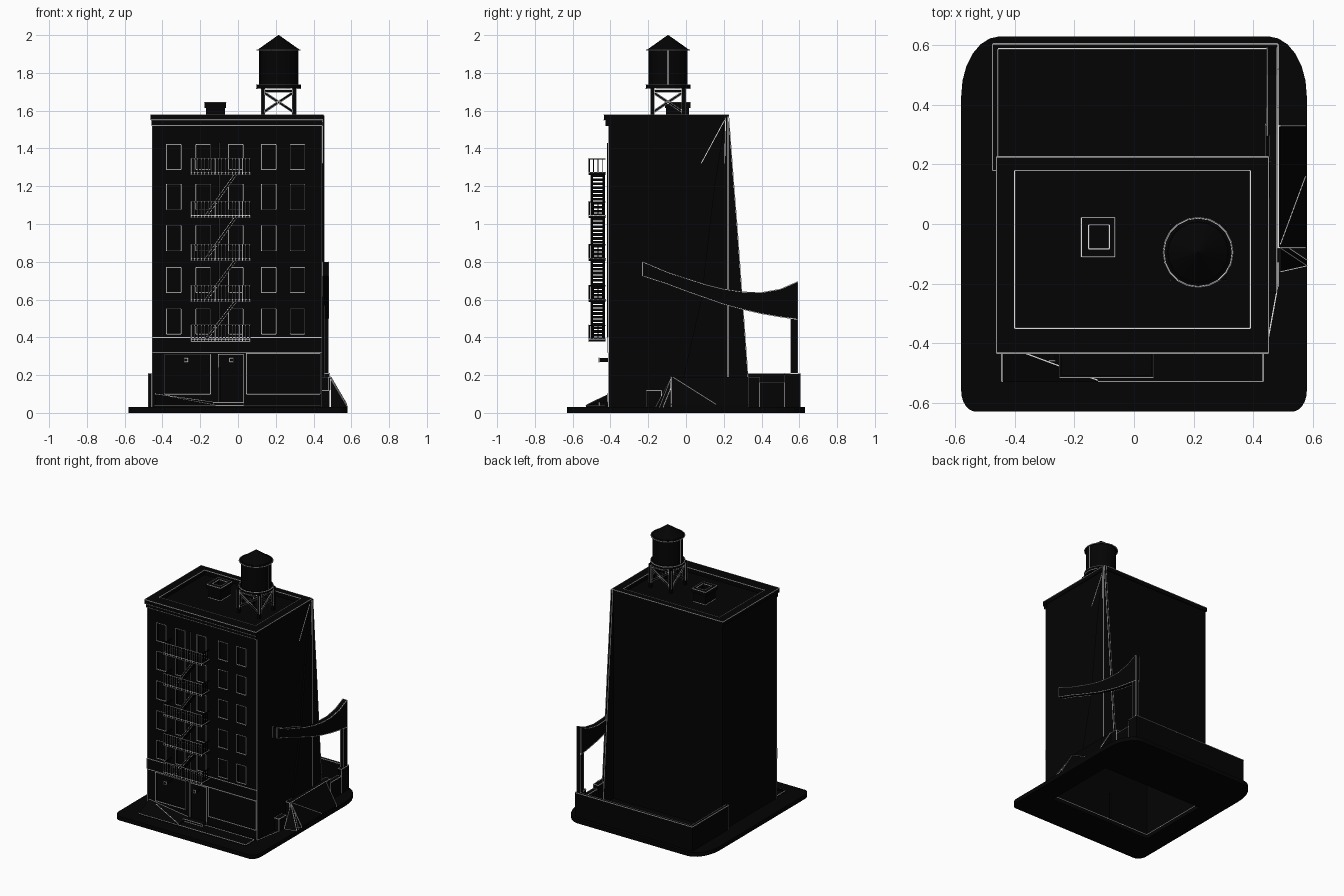
import bpy, bmesh, math
from mathutils import Vector


def material(name, v):
    m = bpy.data.materials.new(name)
    m.diffuse_color = (v, v, v, 1)
    return m


black, white = material("near_black", 0.001), material("line_white", 0.8)


def finish(name, bm, mat=black):
    bmesh.ops.recalc_face_normals(bm, faces=bm.faces)
    me = bpy.data.meshes.new(name)
    bm.to_mesh(me)
    bm.free()
    me.materials.append(mat)
    ob = bpy.data.objects.new(name, me)
    bpy.context.collection.objects.link(ob)
    return ob


def add_box(bm, x0, x1, y0, y1, z0, z1):
    for v in bmesh.ops.create_cube(bm, size=1)["verts"]:
        v.co = Vector(((x0 + x1) / 2 + v.co.x * (x1 - x0), (y0 + y1) / 2 + v.co.y * (y1 - y0),
                       (z0 + z1) / 2 + v.co.z * (z1 - z0)))


def boxes(name, items):
    bm = bmesh.new()
    for b in items:
        add_box(bm, *b)
    return finish(name, bm)


def add_bar(bm, a, b, t):
    a, b = Vector(a), Vector(b)
    rot = (b - a).to_track_quat('Z', 'Y')
    for v in bmesh.ops.create_cube(bm, size=1)["verts"]:
        v.co = (a + b) / 2 + rot @ Vector((v.co.x * t, v.co.y * t, v.co.z * (b - a).length))


def lines(name, segs, t=0.004):
    """Thin white edge lines."""
    bm = bmesh.new()
    for a, b in segs:
        add_bar(bm, a, b, t)
    return finish(name + "_lines", bm, white)


def loop(pts):
    return [(pts[i - 1], p) for i, p in enumerate(pts)]


def rect_xz(x0, x1, z0, z1, y):
    return loop([(x0, y, z0), (x1, y, z0), (x1, y, z1), (x0, y, z1)])


def rect_xy(x0, x1, y0, y1, z):
    return loop([(x0, y0, z), (x1, y0, z), (x1, y1, z), (x0, y1, z)])


def prism(name, pts, offset, outlined=False):
    """Closed polygon of 3D points pushed along an offset vector."""
    bm = bmesh.new()
    off, n = Vector(offset), len(pts)
    a = [bm.verts.new(p) for p in pts]
    b = [bm.verts.new(Vector(p) + off) for p in pts]
    bm.faces.new(a)
    bm.faces.new(b)
    for i in range(n):
        bm.faces.new((a[i - 1], a[i], b[i], b[i - 1]))
    if outlined:
        lines(name, loop([v.co.copy() for v in a]) + loop([v.co.copy() for v in b]))
    return finish(name, bm)


def cut(ob, cutter):
    cutter.hide_render = cutter.hide_viewport = True
    m = ob.modifiers.new("cut", 'BOOLEAN')
    m.operation, m.solver, m.object = 'DIFFERENCE', 'EXACT', cutter


# Ground slab: wide curves at the back, tight corners at the front
def corner(cx, cy, rx, ry, a0, n=6):
    return [(cx + rx * math.cos(math.radians(a0 + 90 * i / n)),
             cy + ry * math.sin(math.radians(a0 + 90 * i / n)), 0) for i in range(n + 1)]


base = prism("ground_slab", corner(0.45, 0.43, 0.13, 0.20, 0) + corner(-0.45, 0.43, 0.13, 0.20, 90)
             + corner(-0.53, -0.56, 0.05, 0.07, 180) + corner(0.53, -0.56, 0.05, 0.07, 270),
             (0, 0, 0.03))

# Building shell, hollow and open underneath
body = boxes("building", [(-0.455, 0.445, -0.41, 0.22, 0.005, 1.57)])
cavity = boxes("cavity_cutter", [(-0.425, 0.415, -0.37, 0.19, -0.2, 1.50)])
cut(base, cavity)
cut(body, cavity)
lines("floor_rim", rect_xy(-0.424, 0.414, -0.369, 0.189, 0.03))

# Windows, shop front, doorway and roof recess
COLS = (-0.34, -0.185, -0.012, 0.163, 0.315)
ROWS = (0.418, 0.637, 0.858, 1.078, 1.288)
holes = [(c - 0.038, c + 0.038, -0.5, -0.39, z, z + 0.133) for c in COLS for z in ROWS]
holes += [(-0.39, -0.145, -0.5, -0.39, 0.10, 0.31), (-0.105, 0.03, -0.5, -0.385, 0.035, 0.31),
          (0.045, 0.435, -0.5, -0.40, 0.10, 0.315)]
cut(body, boxes("opening_cutter", holes + [(-0.103, -0.092, -0.5, -0.3, 0.04, 0.24)]))
cut(body, boxes("roof_cutter", [(-0.40, 0.39, -0.35, 0.18, 1.545, 1.7)]))
segs = []
for h in holes:
    segs += rect_xz(h[0], h[1], h[4], h[5], -0.41)
lines("openings", segs)
lines("front_corners", [((x, -0.41, 0.03), (x, -0.41, 1.52)) for x in (-0.454, 0.444)])

boxes("cornice", [(-0.462, 0.452, -0.435, -0.40, 1.55, 1.58), (-0.458, 0.448, -0.425, -0.40, 1.52, 1.55),
                  (-0.462, -0.40, -0.40, 0.227, 1.55, 1.58), (0.39, 0.45, -0.40, 0.227, 1.55, 1.58),
                  (-0.40, 0.39, 0.18, 0.227, 1.55, 1.58), (-0.40, 0.39, -0.40, -0.35, 1.55, 1.58)])
lines("cornice", rect_xy(-0.461, 0.451, -0.434, 0.226, 1.579) + rect_xy(-0.40, 0.39, -0.35, 0.18, 1.579)
      + [((-0.461, -0.434, 1.55), (0.451, -0.434, 1.55)), ((-0.457, -0.424, 1.522), (0.447, -0.424, 1.522))])
boxes("shop_frieze", [(-0.455, 0.445, -0.415, -0.40, 0.32, 0.40)])
lines("shop_frieze", rect_xz(-0.454, 0.444, 0.321, 0.399, -0.415))
boxes("door", [(-0.09, 0.015, -0.395, -0.38, 0.04, 0.24)])
lines("door", rect_xz(-0.089, 0.014, 0.04, 0.239, -0.395))
boxes("wall_lamps", [(x - 0.01, x + 0.01, -0.46, -0.39, 0.27, 0.29) for x in (-0.275, -0.035)])
lines("wall_lamps", rect_xz(-0.285, -0.265, 0.27, 0.29, -0.46) + rect_xz(-0.045, -0.025, 0.27, 0.29, -0.46))

# Front pavement and fallen hatch
boxes("pavement", [(-0.445, 0.435, -0.53, -0.41, 0.025, 0.038)])
lines("pavement", rect_xy(-0.444, 0.434, -0.529, -0.43, 0.038))
boxes("door_step", [(-0.13, 0.03, -0.46, -0.41, 0.03, 0.055)])
lines("door_step", rect_xz(-0.13, 0.03, 0.04, 0.055, -0.46))
prism("fallen_hatch", [(-0.44, -0.41, 0.10), (-0.44, -0.53, 0.04), (-0.12, -0.53, 0.04),
                       (-0.12, -0.41, 0.055)], (0, 0, -0.012))
lines("fallen_hatch", [((-0.44, -0.415, 0.10), (-0.12, -0.415, 0.055)),
                       ((-0.37, -0.432, 0.088), (-0.12, -0.525, 0.042))])

# Fire escape: balconies with railings, flights between them
Z_PLAT = (0.378, 0.588, 0.805, 1.032, 1.26)
X0, X1, Y0, Y1 = -0.25, 0.065, -0.515, -0.425
bm, segs = bmesh.new(), []
for z in Z_PLAT:
    top = z + 0.088
    add_box(bm, X0, X1, Y0, Y1, z, z + 0.013)
    add_box(bm, X0, X1, Y0, Y0 + 0.007, top - 0.006, top)
    segs += rect_xz(X0, X1, z, z + 0.013, Y0)
    segs += rect_xy(X0, X1, Y0, Y1, z + 0.013) + [((X0, Y0, top), (X1, Y0, top))]
    for x in (X0, X1 - 0.007):
        add_box(bm, x, x + 0.007, Y0, Y1, top - 0.006, top)
        for i in range(1, 4):
            y = Y0 + i * 0.023
            add_box(bm, x + 0.001, x + 0.006, y, y + 0.005, z, top)
    for i in range(18):
        x = X0 + i * (X1 - X0 - 0.006) / 17
        add_box(bm, x, x + 0.006, Y0, Y0 + 0.006, z, top)
        segs.append(((x + 0.001, Y0, z), (x + 0.001, Y0, top)))
finish("fire_escape_balconies", bm)
lines("fire_escape_balconies", segs, 0.003)

bm, segs = bmesh.new(), []
for lo, hi in zip(Z_PLAT, Z_PLAT[1:]):
    for y in (-0.498, -0.435):
        add_bar(bm, (-0.17, y, lo + 0.01), (-0.015, y, hi), 0.012)
    segs += [((-0.17 + d, -0.504, lo + 0.01), (-0.015 + d, -0.504, hi)) for d in (-0.008, 0.008)]
    for i in range(11):
        t = (i + 0.5) / 11
        x, z = -0.17 + 0.155 * t, lo + (hi - lo) * t + 0.005
        add_box(bm, x - 0.01, x + 0.01, -0.503, -0.432, z - 0.007, z + 0.007)
add_bar(bm, (-0.1, -0.415, 0.40), (-0.1, -0.415, 1.43), 0.006)
segs.append(((-0.1, -0.418, 0.40), (-0.1, -0.418, 1.43)))
finish("fire_escape_stairs", bm)
lines("fire_escape_stairs", segs, 0.003)

# Water tower
CX, CY = 0.215, -0.095


def ring(r, z, n=20):
    return loop([(CX + r * math.sin(math.tau * i / n), CY + r * math.cos(math.tau * i / n), z) for i in range(n)])


def cone(name, r0, r1, z0, z1, n=20):
    bm = bmesh.new()
    bmesh.ops.create_cone(bm, cap_ends=True, segments=n, radius1=r0, radius2=r1, depth=z1 - z0)
    bmesh.ops.translate(bm, verts=bm.verts, vec=(CX, CY, (z0 + z1) / 2))
    return finish(name, bm)


cone("tank", 0.103, 0.103, 1.73, 1.93)
cone("tank_roof", 0.115, 0.002, 1.92, 2.0)
cone("tank_platform", 0.118, 0.118, 1.715, 1.738)
lines("tank", ring(0.115, 1.921) + ring(0.117, 1.737) + ring(0.117, 1.717)
      + [((CX + s, CY, 1.738), (CX + s, CY, 1.92)) for s in (-0.103, 0.103)])
bm, segs, R = bmesh.new(), [], 0.083
legs = [(-R, -R), (R, -R), (R, R), (-R, R)]
for i, (x, y) in enumerate(legs):
    u, v = legs[(i + 1) % 4]
    ox, oy = (x + u) / R / 2, (y + v) / R / 2      # outward direction of this side
    add_bar(bm, (CX + x, CY + y, 1.54), (CX + x, CY + y, 1.72), 0.02)
    segs += [((CX + x + a, CY + y + b, 1.58), (CX + x + a, CY + y + b, 1.715))
             for a in (-0.01, 0.01) for b in (-0.01, 0.01)]
    for za, zb in ((1.59, 1.70), (1.70, 1.59), (1.705, 1.705)):
        add_bar(bm, (CX + x, CY + y, za), (CX + u, CY + v, zb), 0.014)
        segs += [((CX + x + ox * 0.007, CY + y + oy * 0.007, za + d),
                  (CX + u + ox * 0.007, CY + v + oy * 0.007, zb + d)) for d in (-0.007, 0.007)]
finish("tower_legs", bm)
lines("tower_legs", segs, 0.003)

# Roof vent with an open cap
vent = boxes("roof_vent", [(-0.17, -0.07, -0.105, 0.015, 1.54, 1.625)])
cap = boxes("vent_cap", [(-0.178, -0.063, -0.112, 0.023, 1.615, 1.645)])
for ob in (vent, cap):
    cut(ob, boxes("vent_cutter", [(-0.152, -0.083, -0.083, -0.003, 1.60, 1.8)]))
lines("roof_vent", rect_xy(-0.177, -0.064, -0.111, 0.022, 1.644) + rect_xy(-0.152, -0.083, -0.083, -0.003, 1.645)
      + rect_xy(-0.17, -0.07, -0.105, 0.015, 1.548))

# Low yard walls at the back, broken on the right
boxes("yard_wall", [(-0.475, -0.455, 0.18, 0.605, 0.02, 0.21), (-0.475, 0.485, 0.588, 0.605, 0.02, 0.21),
                    (0.455, 0.485, 0.52, 0.605, 0.02, 0.21), (0.455, 0.485, 0.39, 0.52, 0.02, 0.16),
                    (0.445, 0.485, -0.08, 0.39, 0.02, 0.19), (0.445, 0.485, -0.21, -0.13, 0.02, 0.12)])
top = [(-0.475, 0.18), (-0.475, 0.605), (0.484, 0.605), (0.484, 0.52), (0.455, 0.52), (0.455, 0.588),
       (-0.456, 0.588), (-0.456, 0.18)]
lines("yard_wall", loop([(x, y, 0.209) for x, y in top]) + rect_xz(-0.475, -0.456, 0.03, 0.209, 0.18)
      + rect_xy(0.455, 0.484, 0.39, 0.52, 0.159) + rect_xy(0.445, 0.484, -0.08, 0.39, 0.189)
      + rect_xy(0.445, 0.484, -0.21, -0.13, 0.119)
      + [((0.484, y, 0.03), (0.484, y, z)) for y, z in ((-0.21, 0.12), (-0.13, 0.12), (0.39, 0.19), (0.52, 0.2))])

# Leftover sloping wall of the demolished neighbour
edge = [(0.226, 1.575), (0.25, 1.25), (0.27, 1.0), (0.295, 0.65), (0.31, 0.45), (0.335, 0.1), (0.335, 0.03)]
prism("broken_wall", [(0.44, y, z) for y, z in
                      [(-0.05, 0.03), (0.08, 0.6), (0.15, 1.2), (0.21, 1.575)] + edge], (0.016, 0, 0))
lines("broken_wall", [((x, *p), (x, *q)) for x in (0.441, 0.455) for p, q in zip(edge, edge[1:])]
      + [((0.456, 0.222, 0.19), (0.456, 0.222, 1.57)), ((0.447, 0.08, 1.32), (0.447, 0.215, 1.57)),
         ((0.456, 0.205, 1.32), (0.456, 0.21, 1.57)), ((0.446, -0.41, 0.03), (0.484, -0.2, 0.03))])

# Curved band and its post
prism("hanging_band", [(0.446, y, z) for y, z in
                       ((-0.23, 0.80), (-0.1, 0.745), (0, 0.712), (0.1, 0.68), (0.2, 0.655),
                        (0.3, 0.64), (0.4, 0.637), (0.5, 0.655), (0.592, 0.695), (0.592, 0.495),
                        (0.5, 0.508), (0.4, 0.525), (0.3, 0.548), (0.2, 0.575), (0.1, 0.61),
                        (0, 0.645), (-0.1, 0.683), (-0.23, 0.725))], (0.034, 0, 0), True)
boxes("wall_post", [(0.452, 0.48, 0.553, 0.592, 0.2, 0.51)])
lines("wall_post", [((x, y, 0.2), (x, y, 0.505)) for x in (0.453, 0.479) for y in (0.554, 0.591)])

# Tilted rubble panel and small debris on the right
prism("rubble_slope", [(0.48, -0.08, 0.03), (0.575, -0.08, 0.03), (0.575, -0.08, 0.045),
                       (0.49, -0.08, 0.19), (0.48, -0.08, 0.19)], (0, 0.41, 0), True)
lines("rubble_crack", [((0.491, -0.07, 0.19), (0.576, 0.16, 0.045)), ((0.491, 0.33, 0.19), (0.576, 0.33, 0.045))])
prism("rubble_plank", [(0.49, -0.16, 0.03), (0.58, -0.14, 0.03), (0.49, -0.08, 0.18)], (0, 0.02, 0), True)
